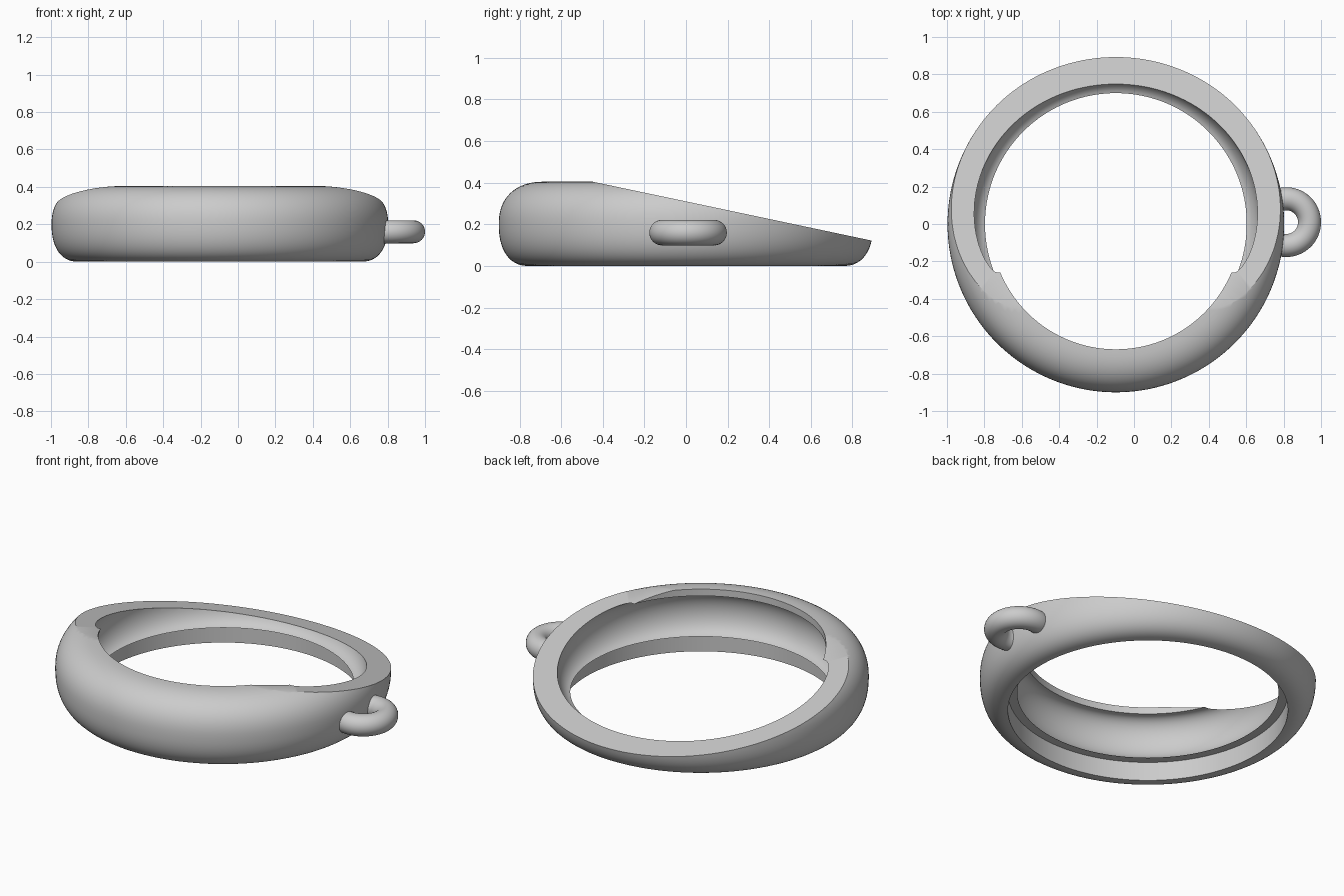
import bpy, bmesh
from math import sin, cos, pi, radians
from mathutils import Vector, Matrix

cube = bpy.data.objects.get("Cube")
if cube:
    bpy.data.objects.remove(cube, do_unlink=True)

CENTRE_X = -0.097

grey = bpy.data.materials.new("light grey")
grey.use_nodes = True
colour = (0.6, 0.6, 0.6, 1)
grey.diffuse_color = colour
grey.node_tree.nodes["Principled BSDF"].inputs["Base Color"].default_value = colour


def arc(cr, cz, a, b, start, end, steps, power=2.0):
    """Points on a superellipse arc in the (radius, height) plane."""
    points = []
    for i in range(steps + 1):
        t = radians(start + (end - start) * i / steps)
        c, s = cos(t), sin(t)
        points.append((cr + a * max(c, 0) ** (2 / power),
                       cz + b * (1 if s > 0 else -1) * abs(s) ** (2 / power)))
    return points


def revolve(bm, points, closed, matrix, start, end, steps):
    """Spin a profile about the z axis, then place it."""
    verts = [bm.verts.new((r, 0, z)) for r, z in points]
    edges = [bm.edges.new(p) for p in zip(verts, verts[1:] + verts[:1])]
    bmesh.ops.rotate(bm, verts=verts, cent=(0, 0, 0), matrix=Matrix.Rotation(start, 3, 'Z'))
    bmesh.ops.spin(bm, geom=verts + edges, cent=(0, 0, 0), axis=(0, 0, 1),
                   angle=end - start, steps=steps, use_merge=closed)
    bmesh.ops.remove_doubles(bm, verts=bm.verts, dist=0.0001)
    bmesh.ops.transform(bm, verts=bm.verts, matrix=matrix)


def finish(bm, name):
    bmesh.ops.recalc_face_normals(bm, faces=bm.faces)
    mesh = bpy.data.meshes.new(name)
    bm.to_mesh(mesh)
    bm.free()
    mesh.materials.append(grey)
    obj = bpy.data.objects.new(name, mesh)
    bpy.context.collection.objects.link(obj)
    bpy.ops.object.select_all(action='DESELECT')
    obj.select_set(True)
    bpy.context.view_layer.objects.active = obj
    bpy.ops.object.shade_smooth_by_angle(angle=radians(30))


# Ring body: rounded outside, hollow channel inside, stepped recess underneath
profile = arc(0.757, 0.2, 0.143, 0.2, -90, 0, 14, 2.3)
profile += arc(0.68, 0.2, 0.22, 0.205, 0, 90, 16, 2.3)[1:]
profile += [(0.67, 0.405), (0.67, 0.365)]
profile += arc(0.685, 0.237, 0.085, 0.128, 90, -80, 20)
profile += [(0.75, 0.111), (0.75, 0)]
bm = bmesh.new()
revolve(bm, profile, True, Matrix.Translation((CENTRE_X, 0, 0)), 0, 2 * pi, 160)

# Sloping flat cut that thins the ring towards the back
slope = Vector((0, 0.211, 1)).normalized()
cut = bmesh.ops.bisect_plane(bm, geom=bm.verts[:] + bm.edges[:] + bm.faces[:], dist=1e-5,
                             plane_co=(0, -0.45, 0.405), plane_no=slope, clear_outer=True)
rim = [e for e in cut["geom_cut"] if isinstance(e, bmesh.types.BMEdge) and e.is_boundary]
bmesh.ops.triangle_fill(bm, edges=rim, use_beauty=True, normal=slope)
finish(bm, "ring_body")

# Side loop: part of a torus with its ends buried in the ring wall
bm = bmesh.new()
tube = [(0.125 + 0.0615 * cos(2 * pi * i / 32), 0.0615 * sin(2 * pi * i / 32)) for i in range(32)]
revolve(bm, tube, False, Matrix.Translation((0.8135, 0.01, 0.16)),
        radians(-112), radians(112), 48)
bmesh.ops.holes_fill(bm, edges=[e for e in bm.edges if e.is_boundary], sides=0)
finish(bm, "side_loop")
